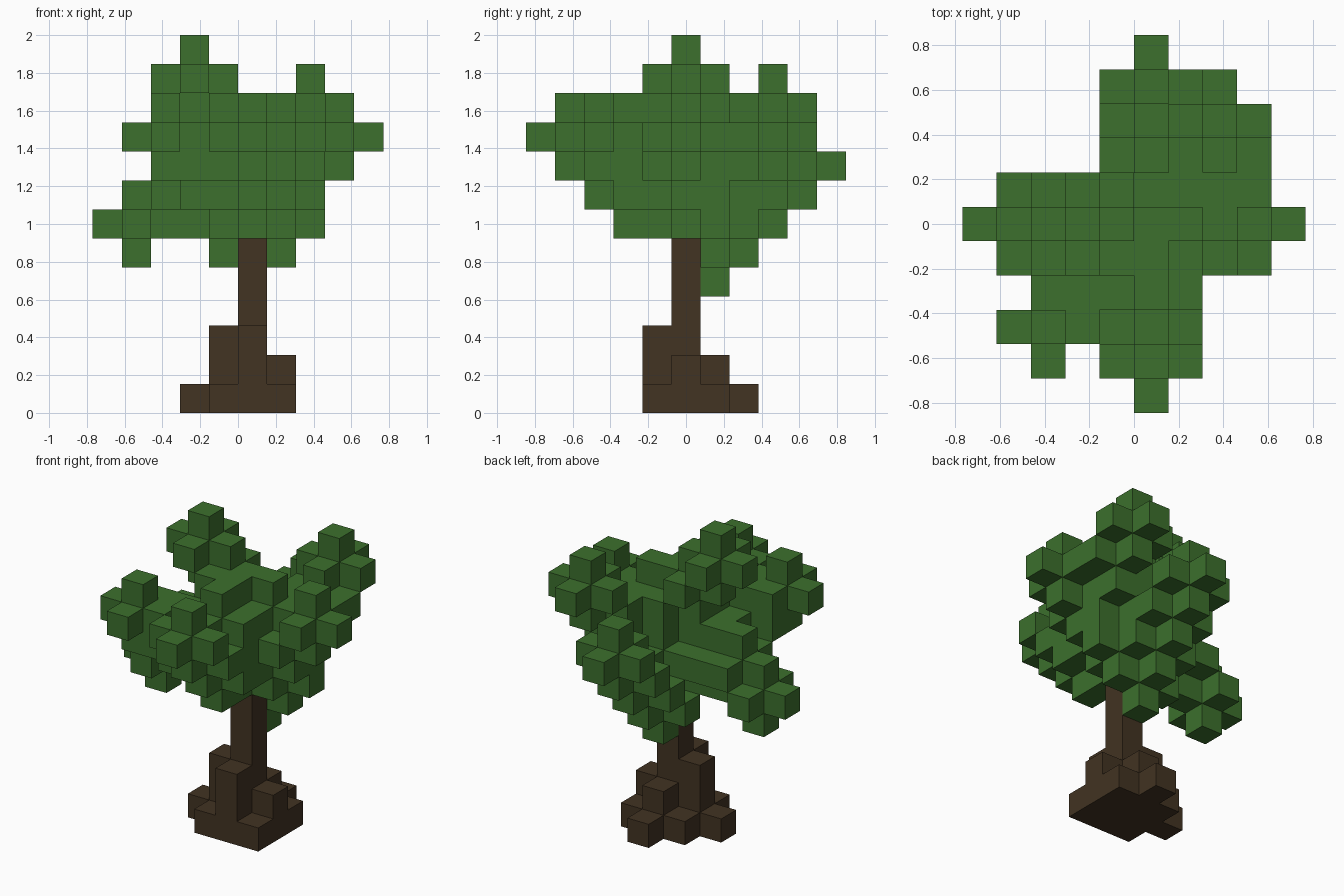
import bpy
import bmesh
from mathutils import Vector

default_cube = bpy.data.objects.get("Cube")
if default_cube:
    bpy.data.objects.remove(default_cube, do_unlink=True)

BLOCK = 2 / 13
SIDES = [Vector(d) for d in ((1, 0, 0), (-1, 0, 0), (0, 1, 0),
                             (0, -1, 0), (0, 0, 1), (0, 0, -1))]


def make_material(name, colour):
    material = bpy.data.materials.new(name)
    material.use_nodes = True
    material.diffuse_color = colour
    shader = next(n for n in material.node_tree.nodes if n.type == "BSDF_PRINCIPLED")
    shader.inputs["Base Color"].default_value = colour
    shader.inputs["Roughness"].default_value = 0.9
    return material


def box(low, high):
    """All grid cells between two corner cells."""
    return {(x, y, z)
            for x in range(low[0], high[0] + 1)
            for y in range(low[1], high[1] + 1)
            for z in range(low[2], high[2] + 1)}


def line(start, end):
    """Grid cells on a straight branch between two cells."""
    start, end = Vector(start), Vector(end)
    steps = max(1, int(max(abs(c) for c in end - start)))
    return {tuple(round(c) for c in start.lerp(end, i / steps))
            for i in range(steps + 1)}


def leafy(branch):
    """Surround every branch cell with a leaf block on each side."""
    cells = set(branch)
    for cell in branch:
        cells |= {tuple(int(c) for c in Vector(cell) + side) for side in SIDES}
    return cells


def build_blocks(name, cells, material, hidden=frozenset()):
    """Build only the outer faces of a set of grid cells."""
    bm = bmesh.new()
    for cell in sorted(cells):
        centre = Vector(cell)
        for side in SIDES:
            neighbour = tuple(int(c) for c in centre + side)
            if neighbour in cells or neighbour in hidden:
                continue
            u = Vector((side.y, side.z, side.x))
            v = side.cross(u)
            corners = [centre + (side + a * u + b * v) / 2
                       for a, b in ((-1, -1), (1, -1), (1, 1), (-1, 1))]
            # Columns sit half a block to the side of the middle
            bm.faces.new([bm.verts.new((c + Vector((0.5, 0, 0.5))) * BLOCK)
                          for c in corners])
    bmesh.ops.remove_doubles(bm, verts=bm.verts, dist=BLOCK / 100)
    mesh = bpy.data.meshes.new(name)
    bm.to_mesh(mesh)
    bm.free()
    mesh.materials.append(material)
    obj = bpy.data.objects.new(name, mesh)
    bpy.context.collection.objects.link(obj)
    return obj


bark = make_material("dark brown bark", (0.054, 0.033, 0.016, 1))
leaf = make_material("leaf green", (0.045, 0.160, 0.026, 1))

# Trunk column
trunk = box((0, 0, 0), (0, 0, 5))

# Stepped roots around the foot
roots = box((-1, -1, 0), (1, 1, 0))
roots |= {(-2, 0, 0), (0, 2, 0), (1, 0, 1), (0, 1, 1)}
roots |= box((-1, 0, 1), (-1, 0, 2)) | box((0, -1, 1), (0, -1, 2))

# Crown core
branches = box((0, 0, 6), (0, 0, 9))
branches |= box((0, -2, 7), (0, -1, 9))
branches |= box((1, 0, 7), (1, 0, 9))

# Branches spreading from the core
for start, end in (
    ((0, 1, 5), (0, 4, 8)),         # back
    ((0, -2, 7), (0, -4, 9)),       # front
    ((1, 0, 7), (3, 0, 9)),         # left
    ((-1, 0, 7), (-3, 0, 7)),       # right
    ((-4, 0, 6), (-4, 0, 6)),       # drooping right tip
    ((-1, -1, 7), (-3, -3, 9)),     # front right
    ((-1, 0, 10), (-2, 0, 11)),     # top
    ((1, 1, 6), (1, 1, 8)),         # back left stem
    ((2, 2, 9), (2, 3, 10)),        # back left tip
):
    branches |= line(start, end)

wood = trunk | roots
build_blocks("trunk_and_roots", wood, bark)
build_blocks("leaf_crown", leafy(branches) - wood, leaf, wood)
